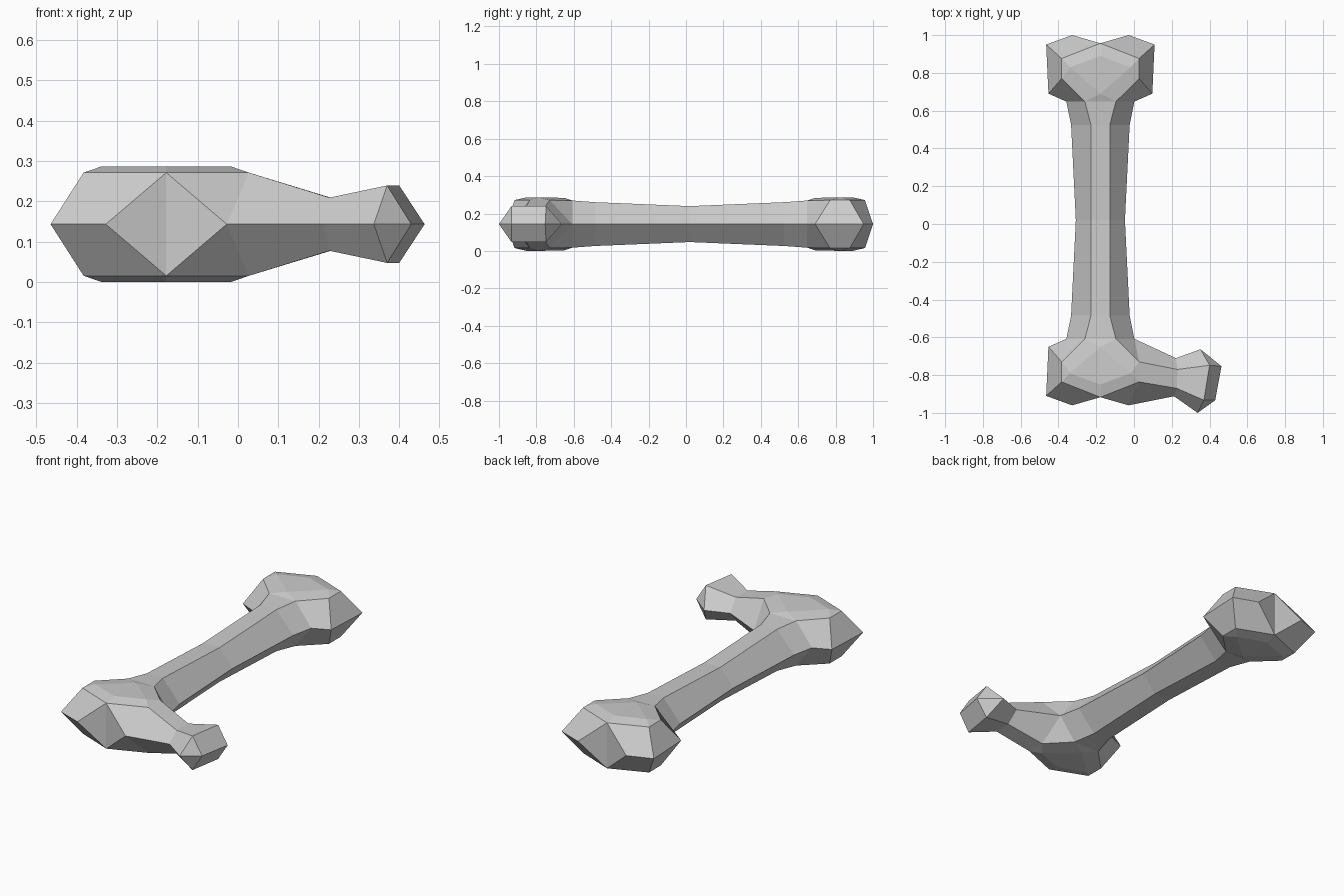
import bpy
import bmesh

if "Cube" in bpy.data.objects:
    bpy.data.objects.remove(bpy.data.objects["Cube"], do_unlink=True)

MID = 0.1435       # half of the thickness
SPINE = -0.178     # x of the shaft centre line

bm = bmesh.new()


def face(points):
    """Add a face and its twin below the middle plane, skipping repeated points."""
    points = list(dict.fromkeys(points))
    if len(points) < 3:
        return
    for side in (1, -1):
        bm.faces.new([bm.verts.new((x, y, z * side)) for x, y, z in points])


def band(stations):
    """Skin the sloping side between the middle outline and the upper rim."""
    for (o1, i1), (o2, i2) in zip(stations, stations[1:]):
        face([(*o1, 0), (*o2, 0), i2, i1])


def flip(p, sx, sy):
    """Move a point of the back quarter to another quarter."""
    y = p[1] if sy > 0 else 0.04 - p[1]
    return (p[0] * sx, y, *p[2:])


# One quarter of the bone: outline point, then upper rim point
notch = ((0, 0.957), (0, 0.957, 0.128))
lobe = ((0.15, 1.0), (0, 0.957, 0.128))
corner = ((0.287, 0.95), (0.205, 0.876, 0.128))
cheek = ((0.275, 0.69), (0.205, 0.77, 0.128))
neck = ((0.18, 0.648), (0.082, 0.648, 0.126))
flare = ((0.155, 0.525), (0.05, 0.525, 0.117))
waist = ((0.13, 0.02), (0.05, 0.02, 0.096))
quarter = [notch, lobe, corner, cheek, neck, flare, waist]

# Raised crown on each head
crown_tip = (0, 0.89, MID)
crown_side = (0.16, 0.83, MID)
crown_root = (0, 0.69, 0.14)

for sx in (1, -1):
    for sy in (1, -1):
        q = [(flip(o, sx, sy), flip(i, sx, sy)) for o, i in quarter]
        tip, side, root = (flip(p, sx, sy) for p in (crown_tip, crown_side, crown_root))
        n, l, c, d, e, f, w = (i for o, i in q)

        # Top of the head and half of the shaft's top strip
        face([n, c, side, tip])
        face([c, d, side])
        face([d, e, root, side])
        face([tip, side, root])
        face([e, (0, *e[1:]), root])
        for a, b in ((e, f), (f, w)):
            face([a, b, (0, *b[1:]), (0, *a[1:])])

        if (sx, sy) != (1, -1):
            band(q)
            continue

        # The front left lobe grows into a side branch with a knob
        arm_front = ((0.39, -0.912), (0.405, -0.87, 0.066))
        arm_back = ((0.40, -0.71), (0.408, -0.77, 0.066))
        knob_front = (0.548, -0.933, 0.096)
        knob_back = (0.578, -0.748, 0.096)
        band(q[:2] + [
            (q[1][0], c), arm_front,
            ((0.515, -1.0), knob_front), ((0.608, -0.933), knob_front),
            ((0.641, -0.753), knob_back), ((0.53, -0.663), knob_back),
            arm_back, (q[4][0], d)] + q[4:])
        face([c, arm_front[1], arm_back[1], d])
        face([arm_front[1], knob_front, knob_back, arm_back[1]])

bmesh.ops.remove_doubles(bm, verts=bm.verts, dist=0.0005)
bmesh.ops.recalc_face_normals(bm, faces=bm.faces)

# Join the two halves of the flat strips across the centre line
bmesh.ops.dissolve_limit(bm, angle_limit=0.005, verts=bm.verts, edges=bm.edges)

mesh = bpy.data.meshes.new("branched_bone")
bm.to_mesh(mesh)
bm.free()

bone = bpy.data.objects.new("branched_bone", mesh)
bone.location = (SPINE, 0, MID)
bpy.context.collection.objects.link(bone)

# Plain grey surface
grey = bpy.data.materials.new("bone_grey")
grey.use_nodes = True
colour = (0.6, 0.6, 0.6, 1)
grey.diffuse_color = colour
shader = next(n for n in grey.node_tree.nodes if n.type == "BSDF_PRINCIPLED")
shader.inputs["Base Color"].default_value = colour
shader.inputs["Roughness"].default_value = 0.8
mesh.materials.append(grey)
